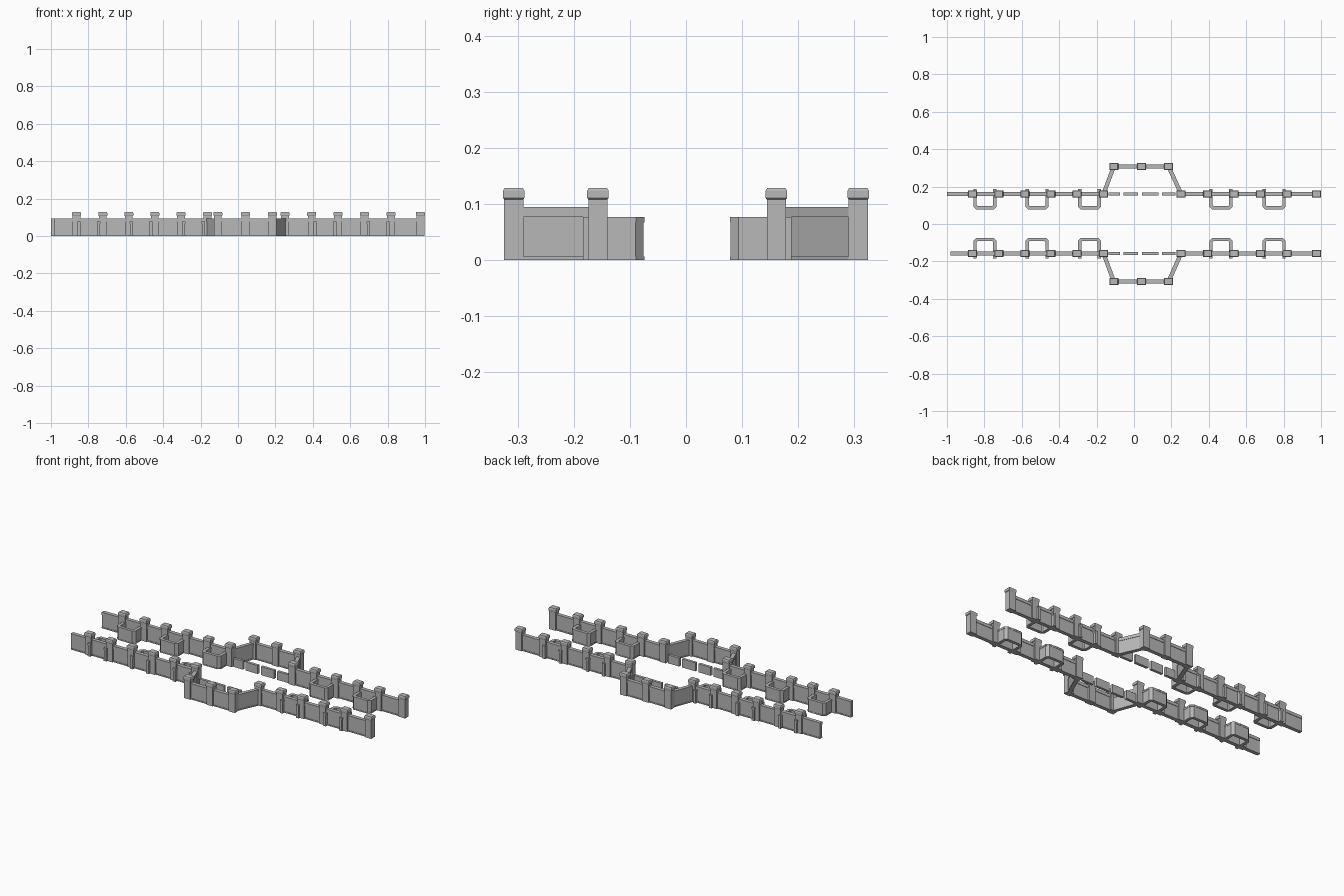
import bpy, bmesh
from mathutils import Vector

cube = bpy.data.objects.get("Cube")
if cube:
    bpy.data.objects.remove(cube)

stone = bpy.data.materials.new("grey_stone")
stone.use_nodes = True
GREY = (0.48, 0.48, 0.48, 1)
stone.diffuse_color = GREY
stone.node_tree.nodes["Principled BSDF"].inputs["Base Color"].default_value = GREY


def finish(name, bm):
    bmesh.ops.recalc_face_normals(bm, faces=bm.faces)
    mesh = bpy.data.meshes.new(name)
    bm.to_mesh(mesh)
    bm.free()
    mesh.materials.append(stone)
    obj = bpy.data.objects.new(name, mesh)
    bpy.context.collection.objects.link(obj)
    return obj


def wall_profile(height, cap, half, lip):
    """Half section with plinth, body and coping, mirrored to a closed outline."""
    side = [(half + lip, 0), (half + lip, 0.007), (half, 0.007),
            (half, height - cap), (half + lip, height - cap), (half + lip, height)]
    return side + [(-o, z) for o, z in reversed(side)]


def sweep(name, path, profile):
    """Carry an upright section along a ground path with mitred corners."""
    bm = bmesh.new()
    pts = [Vector(p) for p in path]
    rings = []
    for i, p in enumerate(pts):
        a = (p - pts[i - 1]).normalized() if i else (pts[1] - p).normalized()
        b = (pts[i + 1] - p).normalized() if i < len(pts) - 1 else a
        na, nb = Vector((-a.y, a.x)), Vector((-b.y, b.x))
        mitre = (na + nb) / (1 + na.dot(nb))
        rings.append([bm.verts.new((p.x + mitre.x * o, p.y + mitre.y * o, z))
                      for o, z in profile])
    n = len(profile)
    for r, q in zip(rings, rings[1:]):
        for j in range(n):
            k = (j + 1) % n
            bm.faces.new((r[j], r[k], q[k], q[j]))
    bm.faces.new(rings[0])
    bm.faces.new(rings[-1])
    return finish(name, bm)


def pillar(name, x, y):
    """Square shaft with a wider chamfered cap."""
    bm = bmesh.new()
    levels = [(0.021, 0.017, 0), (0.021, 0.017, 0.108), (0.024, 0.019, 0.111),
              (0.024, 0.019, 0.124), (0.021, 0.016, 0.129)]
    rings = [[bm.verts.new((x + i * hx, y + j * hy, z))
              for i, j in ((-1, -1), (1, -1), (1, 1), (-1, 1))]
             for hx, hy, z in levels]
    for r, q in zip(rings, rings[1:]):
        for j in range(4):
            k = (j + 1) % 4
            bm.faces.new((r[j], r[k], q[k], q[j]))
    bm.faces.new(rings[0])
    bm.faces.new(rings[-1])
    return finish(name, bm)


tall = wall_profile(0.095, 0.018, 0.0085, 0.0025)
low = wall_profile(0.077, 0.010, 0.0075, 0.0015)
slab = [(0.008, 0), (0.008, 0.05), (-0.008, 0.05), (-0.008, 0)]

LINE_PILLARS = [-0.863, -0.723, -0.584, -0.445, -0.305, -0.163,
                0.252, 0.394, 0.534, 0.676, 0.818, 0.975]
BAY_PILLARS = [-0.108, 0.040, 0.185]
PLANTERS = [-0.797, -0.518, -0.238, 0.465, 0.749]
DASHES = [(-0.137, -0.075), (-0.057, 0.022), (0.043, 0.130), (0.150, 0.223)]

for side, out, y, start in (("front", -1, -0.157, -0.98), ("back", 1, 0.161, -1.0)):
    bay_y = out * 0.307

    # Straight runs and the projecting bay
    sweep(side + "_right_wall", [(start, y), (-0.163, y)], tall)
    sweep(side + "_left_wall", [(0.252, y), (0.975, y)], tall)
    sweep(side + "_bay_wall", [(-0.163, y), (-0.108, bay_y), (0.185, bay_y), (0.252, y)], tall)

    # Pillars
    for i, x in enumerate(LINE_PILLARS):
        pillar(f"{side}_pillar_{i + 1}", x, y)
    for i, x in enumerate(BAY_PILLARS):
        pillar(f"{side}_bay_pillar_{i + 1}", x, bay_y)

    # Low three-sided enclosures whose legs pass through the wall
    tip, inner, c, w = y + out * 0.027, y - out * 0.074, 0.010, 0.053
    for i, x in enumerate(PLANTERS):
        path = [(x - w, tip), (x - w, inner + out * c), (x - w + c, inner),
                (x + w - c, inner), (x + w, inner + out * c), (x + w, tip)]
        sweep(f"{side}_planter_{i + 1}", path, low)

    # Low slabs closing the bay
    for i, (a, b) in enumerate(DASHES):
        sweep(f"{side}_bay_slab_{i + 1}", [(a, y), (b, y)], slab)
